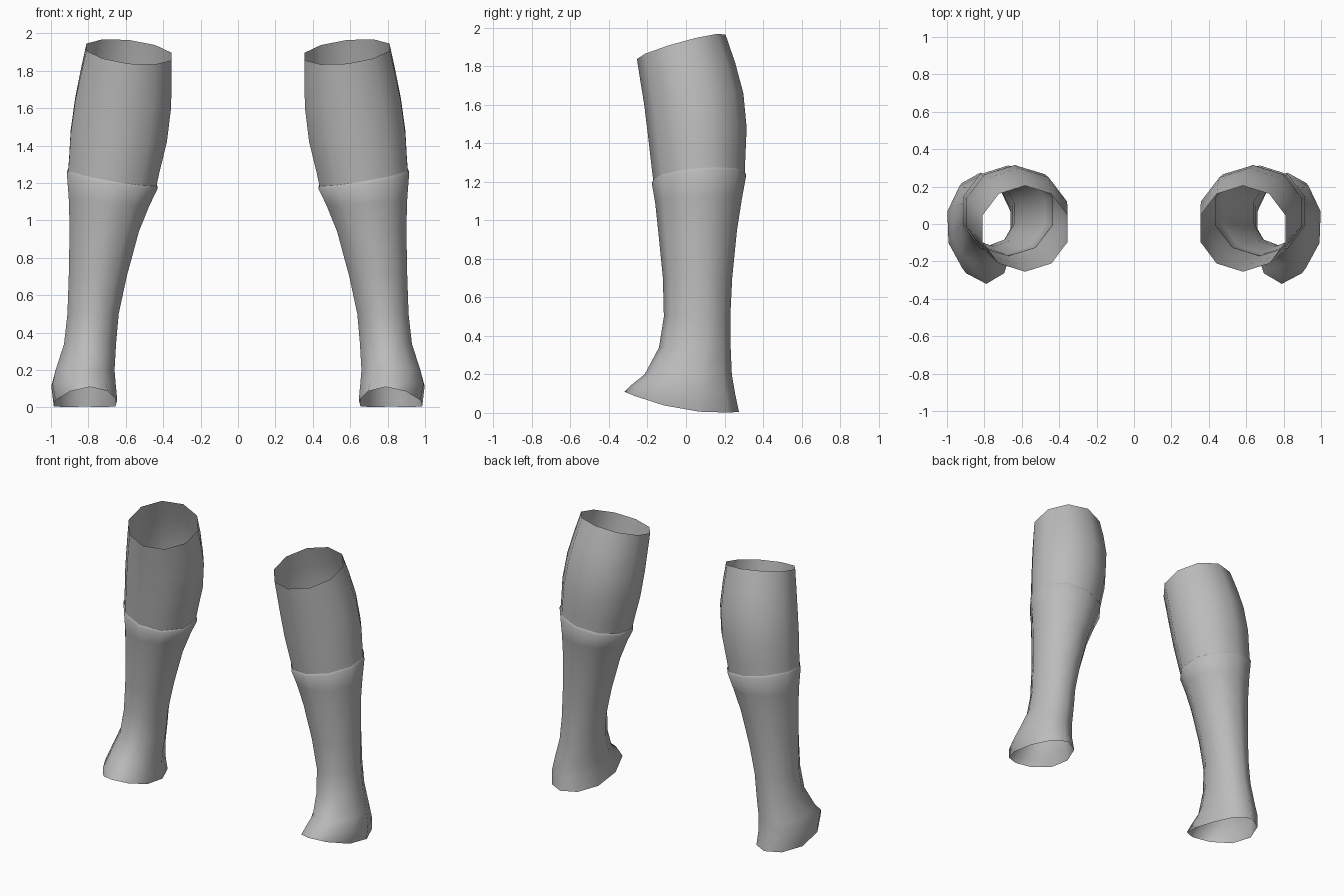
import bpy, bmesh, math

cube = bpy.data.objects.get("Cube")
if cube:
    bpy.data.objects.remove(cube, do_unlink=True)

grey = bpy.data.materials.new("plain grey")
grey.use_nodes = True
GREY = (0.5, 0.5, 0.5, 1)
grey.diffuse_color = GREY
grey.node_tree.nodes["Principled BSDF"].inputs["Base Color"].default_value = GREY

SIDES = 10
WIDEN = 1 / math.cos(math.pi / SIDES)  # no vertex lies exactly on the x extremes


def ring(x0, x1, y0, y1, zf, zb, tilt=0.0, sag=0.0, skew=0.0):
    """Oval ring: inner/outer x, front/back y, front/back height, height gain outward,
    sagging sides, sideways shift of the front."""
    pts = []
    for i in range(SIDES):
        a = -math.pi / 2 + 2 * math.pi * i / SIDES
        c, s = math.cos(a) * WIDEN, math.sin(a)
        x = (x0 + x1) / 2 + c * (x1 - x0) / 2 + skew * max(0, -s)
        y = (y0 + y1) / 2 + s * (y1 - y0) / 2
        z = (zf + zb) / 2 + s * (zb - zf) / 2 + c * tilt - sag * c * c
        pts.append((x, y, z))
    return pts


def tube(name, rings):
    """Open tube lofted through rings (bottom to top), mirrored to the other side."""
    bm = bmesh.new()
    loops = [[bm.verts.new(p) for p in ring(*r)] for r in rings]
    for low, high in zip(loops, loops[1:]):
        for i in range(SIDES):
            j = (i + 1) % SIDES
            f = bm.faces.new((low[i], low[j], high[j], high[i]))
            f.smooth = True
    me = bpy.data.meshes.new(name)
    bm.to_mesh(me)
    bm.free()
    me.materials.append(grey)
    ob = bpy.data.objects.new(name, me)
    bpy.context.collection.objects.link(ob)
    ob.modifiers.new("other side", 'MIRROR').use_axis[0] = True
    return ob


# Lower leg: flared foot opening, narrow ankle, calf and a rolled lip under the knee
tube("lower_leg_covers", [
    (0.655, 0.985, -0.32, 0.275, 0.11, 0.005, 0.0, 0.035, -0.03),
    (0.66, 0.998, -0.29, 0.255, 0.14, 0.10, 0.0, 0.0, -0.02),
    (0.66, 0.975, -0.215, 0.238, 0.20, 0.20),
    (0.652, 0.93, -0.14, 0.232, 0.34, 0.34),
    (0.638, 0.912, -0.115, 0.23, 0.50, 0.50),
    (0.595, 0.905, -0.12, 0.24, 0.70, 0.70),
    (0.53, 0.90, -0.145, 0.265, 0.95, 0.95, 0.01),
    (0.475, 0.905, -0.16, 0.29, 1.09, 1.11, 0.02),
    (0.43, 0.915, -0.178, 0.313, 1.195, 1.235, 0.04),
    (0.437, 0.908, -0.17, 0.305, 1.21, 1.25, 0.04),
])

# Upper leg: sleeve rising out of the lip, leaning forward to a slanted opening
tube("upper_leg_covers", [
    (0.437, 0.908, -0.17, 0.305, 1.205, 1.245, 0.04),
    (0.42, 0.903, -0.178, 0.308, 1.27, 1.32, 0.03),
    (0.38, 0.895, -0.195, 0.315, 1.42, 1.48, 0.02),
    (0.358, 0.87, -0.217, 0.298, 1.60, 1.66, 0.02),
    (0.355, 0.84, -0.238, 0.255, 1.73, 1.82, 0.02),
    (0.355, 0.81, -0.255, 0.205, 1.838, 1.965, 0.025),
])
